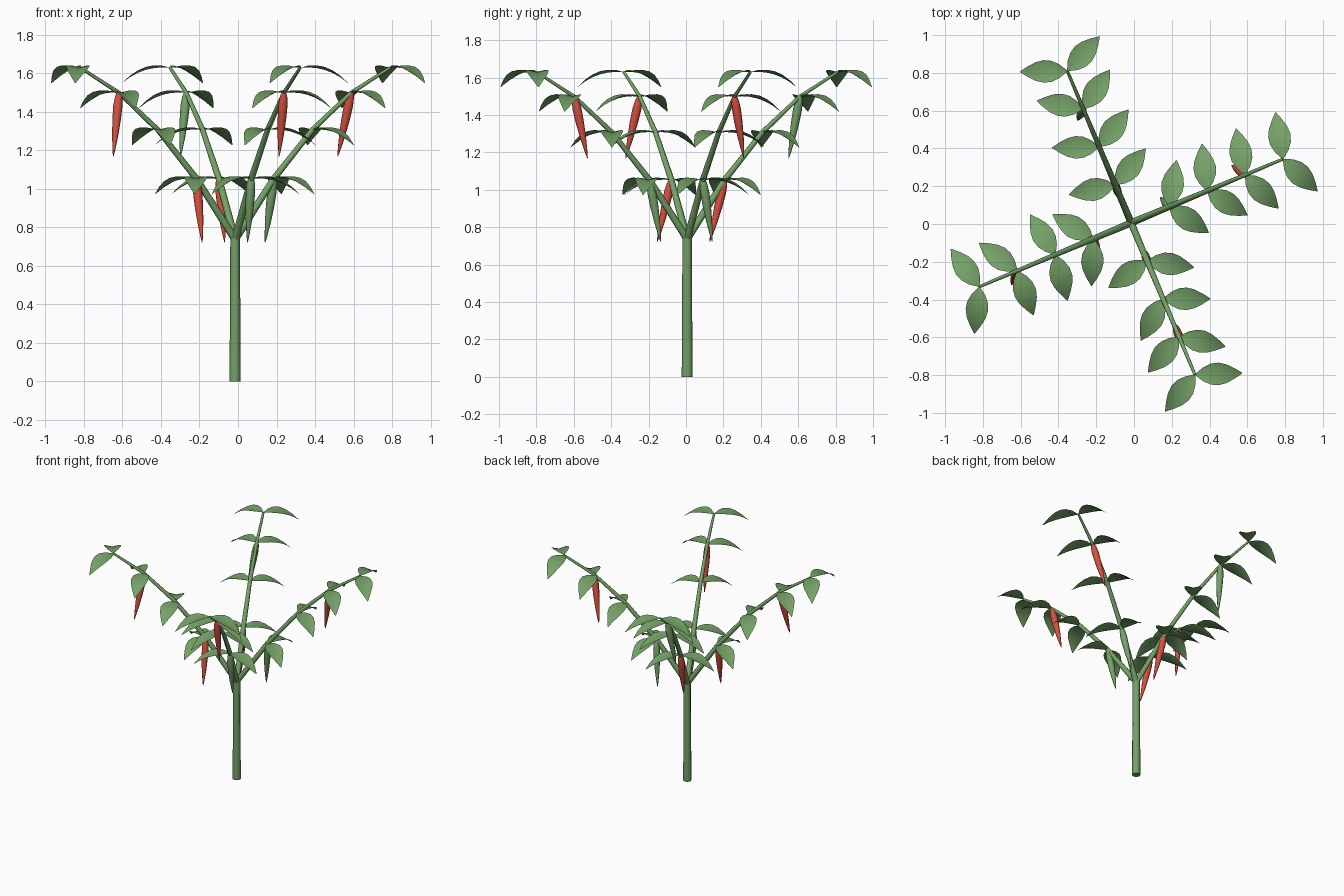
import bpy
from math import cos, sin, pi, radians
from mathutils import Vector

cube = bpy.data.objects.get("Cube")
if cube:
    bpy.data.objects.remove(cube, do_unlink=True)


def make_material(name, colour):
    mat = bpy.data.materials.new(name)
    mat.use_nodes = True
    mat.diffuse_color = (*colour, 1)
    mat.node_tree.nodes["Principled BSDF"].inputs["Base Color"].default_value = (*colour, 1)
    return mat


GREEN = make_material("leaf green", (0.178, 0.36, 0.137))
RED = make_material("ripe red", (0.67, 0.08, 0.052))


def add_mesh(name, verts, faces, mat):
    mesh = bpy.data.meshes.new(name)
    mesh.from_pydata(verts, [], faces)
    mesh.materials.append(mat)
    obj = bpy.data.objects.new(name, mesh)
    bpy.context.collection.objects.link(obj)
    bpy.ops.object.select_all(action='DESELECT')
    obj.select_set(True)
    bpy.context.view_layer.objects.active = obj
    bpy.ops.object.shade_smooth_by_angle(angle=radians(50))
    return obj


def tube(name, path, radii, mat, sides=8):
    """Capped tube through the path with one radius per point."""
    verts, faces = [], []
    last = len(path) - 1
    for i, (p, r) in enumerate(zip(path, radii)):
        along = (path[min(i + 1, last)] - path[max(i - 1, 0)]).normalized()
        u = along.cross(Vector((0, 1, 0))).normalized()
        v = along.cross(u)
        for k in range(sides):
            a = 2 * pi * k / sides
            verts.append(p + r * (cos(a) * u + sin(a) * v))
    for i in range(last):
        for k in range(sides):
            a, b = i * sides + k, i * sides + (k + 1) % sides
            faces.append((a, b, b + sides, a + sides))
    faces.append(tuple(reversed(range(sides))))
    faces.append(tuple(range(last * sides, (last + 1) * sides)))
    return add_mesh(name, verts, faces, mat)


def leaf(name, base, heading):
    """Pointed leaf, drooping towards the tip, edges raised above the midrib."""
    out = Vector((cos(heading), sin(heading), 0))
    side = Vector((-out.y, out.x, 0))
    verts, faces = [], []
    steps, across = 6, 2
    for i in range(steps + 1):
        t = i / steps
        half = 0.06 * sin(pi * t ** 0.9) ** 0.95 if 0 < i < steps else 0.002
        for j in range(across + 1):
            s = 2 * j / across - 1
            z = 0.02 * t - 0.1 * t ** 2.3 + 0.25 * half * abs(s)
            verts.append(base + out * 0.25 * t + side * half * s + Vector((0, 0, z)))
    row = across + 1
    for i in range(steps):
        for j in range(across):
            a = i * row + j
            faces.append((a, a + row, a + row + 1, a + 1))
    return add_mesh(name, verts, faces, GREEN)


def pepper(name, top, lean, mat):
    """Slim hanging pod whose tip swings sideways by lean."""
    tip = top + Vector((*lean, -0.33))
    shape = [(0, 0.012), (0.06, 0.019), (0.2, 0.024), (0.42, 0.022),
             (0.67, 0.016), (0.88, 0.008), (1, 0.002)]
    path = [top.lerp(tip, t) for t, r in shape]
    return tube(name, path, [r for t, r in shape], mat)


centre = Vector((-0.015, 0.006, 0))
fork = 0.737

# Main stem
tube("stem", [centre, centre + Vector((0, 0, fork + 0.01))], [0.029, 0.025], GREEN)

# Per branch: leaf headings (left, right) at each node, then pods on the
# first and third nodes as (sideways lean, material)
branches = [
    ([(81, -33), (96, -31), (101, -45), (99, -43)],
     [((-0.045, 0.05), GREEN), ((-0.07, 0.05), RED)]),
    ([(192, 50), (181, 52), (170, 56), (181, 47)],
     [((0.03, -0.08), RED), ((-0.03, -0.06), GREEN)]),
    ([(268, 149), (285, 122), (290, 144), (264, 127)],
     [((0.03, -0.075), RED), ((-0.03, -0.075), RED)]),
    ([(-8, 215), (0, 242), (-12, 229), (2, 231)],
     [((-0.02, 0.06), GREEN), ((-0.025, 0.07), RED)]),
]

for n, (headings, pods) in enumerate(branches, 1):
    angle = radians(22.8 + 90 * (n - 1))
    out = Vector((cos(angle), sin(angle), 0))

    def node(t):
        return centre + out * 0.218 * t + Vector((0, 0, fork + 0.347 * t - 0.031 * t * t))

    # Arching branch, thinner towards the end
    tube(f"branch_{n}", [node(t) for t in range(5)],
         [0.02 - 0.003 * t for t in range(5)], GREEN)

    # Leaf pairs
    for t, pair in enumerate(headings, 1):
        for which, heading in zip(("left", "right"), pair):
            leaf(f"leaf_{n}_{t}_{which}", node(t), radians(heading))

    # Hanging pods
    for t, (lean, mat) in zip((1, 3), pods):
        pepper(f"pepper_{n}_{t}", node(t), lean, mat)
